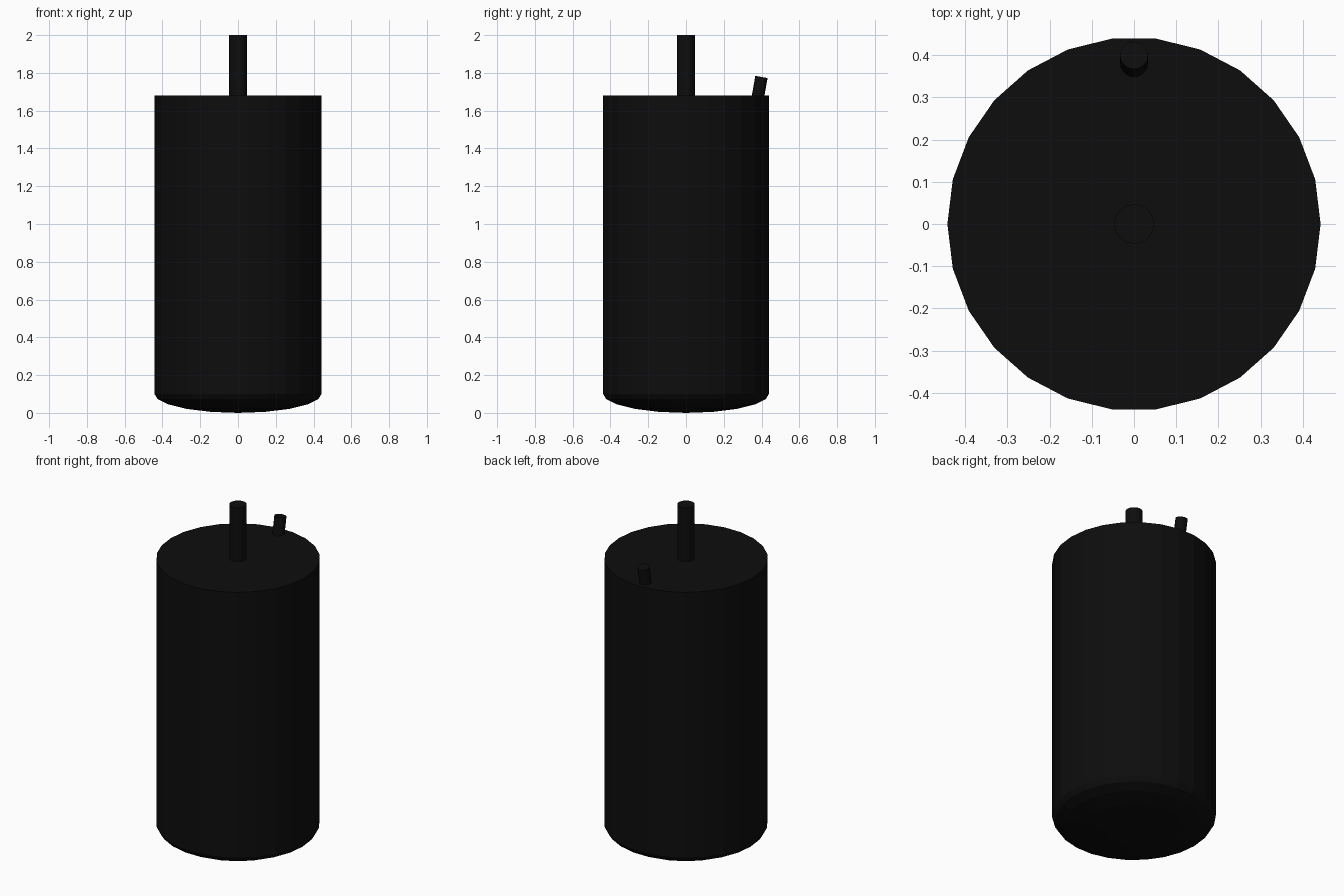
import bpy, bmesh
from math import sin, cos, pi, radians

if "Cube" in bpy.data.objects:
    bpy.data.objects.remove(bpy.data.objects["Cube"])

black = bpy.data.materials.new("black")
black.diffuse_color = (0.004, 0.004, 0.004, 1)
black.use_nodes = True
black.node_tree.nodes["Principled BSDF"].inputs["Base Color"].default_value = black.diffuse_color


def lathe(name, profile, sides, location=(0, 0, 0), tilt=0):
    """Revolve an (r, z) profile around z; r = 0 becomes a single point."""
    bm = bmesh.new()
    rings = []
    for r, z in profile:
        if r == 0:
            rings.append([bm.verts.new((0, 0, z))])
        else:
            rings.append([bm.verts.new((r * cos(2 * pi * i / sides), r * sin(2 * pi * i / sides), z))
                          for i in range(sides)])
    for a, b in zip(rings, rings[1:]):
        for i in range(sides):
            j = (i + 1) % sides
            if len(a) == 1:
                bm.faces.new((a[0], b[j], b[i]))
            else:
                bm.faces.new((a[i], a[j], b[j], b[i]))
    for ring in (rings[0], rings[-1]):
        if len(ring) > 1:
            bm.faces.new(ring)
    bmesh.ops.recalc_face_normals(bm, faces=bm.faces)
    mesh = bpy.data.meshes.new(name)
    bm.to_mesh(mesh)
    bm.free()
    mesh.materials.append(black)
    obj = bpy.data.objects.new(name, mesh)
    obj.location = location
    obj.rotation_euler.x = tilt
    bpy.context.collection.objects.link(obj)
    return obj


# Canister with a shallow domed base and a flat lid
R, DOME = 0.442, 0.10
dome = [(R * sin(radians(a)), DOME - DOME * cos(radians(a))) for a in (0, 19, 38, 57, 74)]
lathe("canister_body", dome + [(R, DOME), (R, 1.68)], 26)

# Central shaft on the lid
lathe("central_shaft", [(0.047, 1.66), (0.047, 2.0)], 26)

# Small peg leaning outwards near the back rim
lathe("tilted_peg", [(0.033, -0.04), (0.033, 0.10)], 20, (0, 0.382, 1.68), radians(-10))
